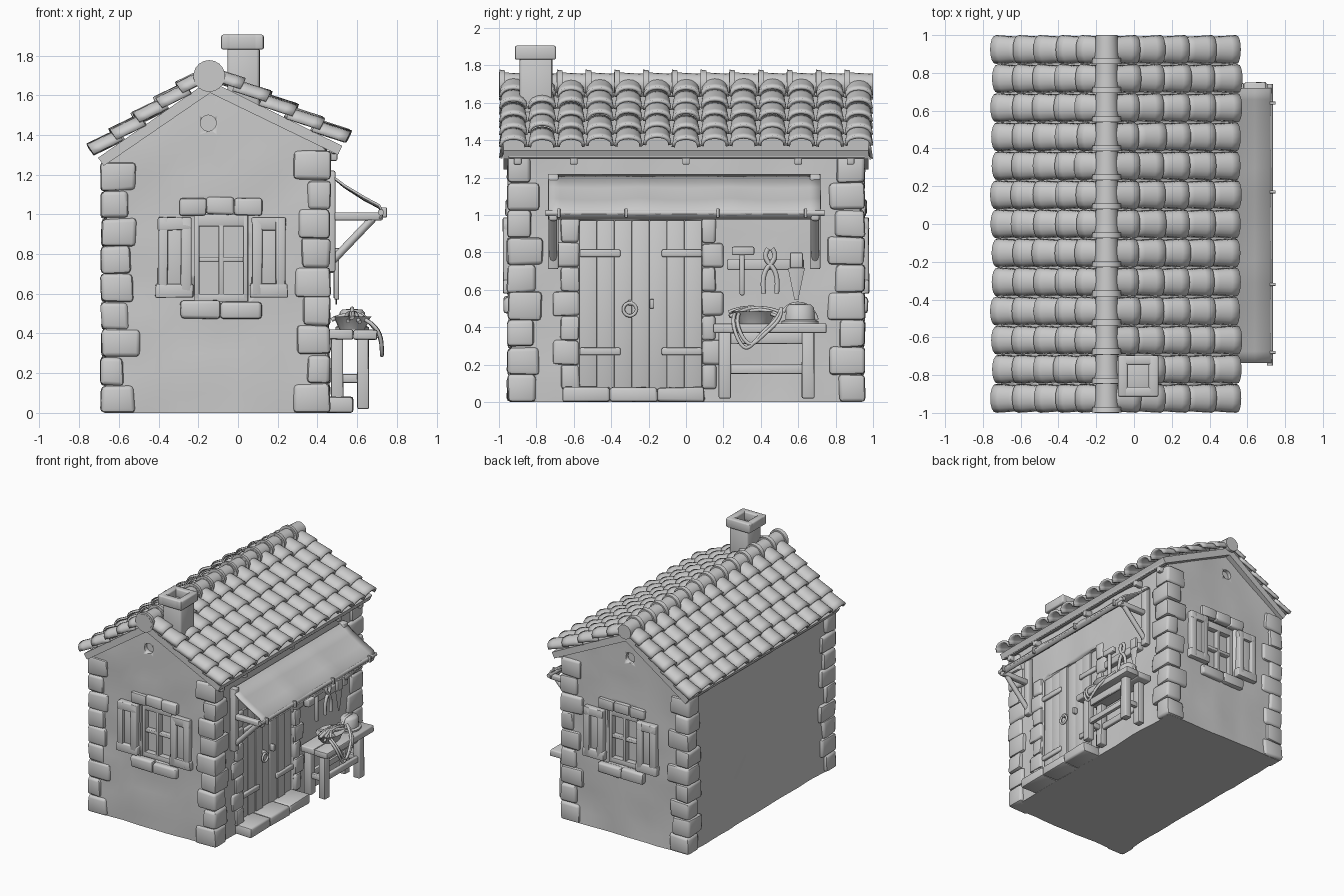
import bpy, bmesh, math, random
from mathutils import Vector, Matrix, noise

random.seed(4)
if "Cube" in bpy.data.objects:
    bpy.data.objects.remove(bpy.data.objects["Cube"])

mat = bpy.data.materials.new("stone_grey")
mat.use_nodes = True
GREY = (0.6, 0.6, 0.6, 1)
mat.diffuse_color = GREY
mat.node_tree.nodes["Principled BSDF"].inputs["Base Color"].default_value = GREY


def finish(name, bm, angle=45):
    bmesh.ops.recalc_face_normals(bm, faces=bm.faces)
    me = bpy.data.meshes.new(name)
    bm.to_mesh(me)
    bm.free()
    me.materials.append(mat)
    me.shade_smooth()
    me.set_sharp_from_angle(angle=math.radians(angle))
    ob = bpy.data.objects.new(name, me)
    bpy.context.collection.objects.link(ob)
    return ob


def boxes(name, items, bevel=0.012, wobble=0.0):
    """Bevelled boxes, each given as x0, x1, y0, y1, z0, z1, in one object."""
    bm = bmesh.new()
    for x0, x1, y0, y1, z0, z1 in items:
        verts = bmesh.ops.create_cube(bm, size=1)["verts"]
        for v in verts:
            v.co = Vector(((x0 + x1) / 2 + v.co.x * abs(x1 - x0),
                           (y0 + y1) / 2 + v.co.y * abs(y1 - y0),
                           (z0 + z1) / 2 + v.co.z * abs(z1 - z0)))
            v.co += Vector([random.uniform(-wobble, wobble) for _ in range(3)])
            v.co.z = max(v.co.z, 0)
    if bevel:
        bmesh.ops.bevel(bm, geom=bm.edges[:], offset=bevel, segments=2,
                        profile=0.5, affect='EDGES', clamp_overlap=True)
    return finish(name, bm)


def tube(name, pts, r, cyclic=False, smooth=True):
    cu = bpy.data.curves.new(name, 'CURVE')
    cu.dimensions = '3D'
    cu.bevel_depth, cu.bevel_resolution, cu.use_fill_caps = r, 2, True
    sp = cu.splines.new('NURBS' if smooth else 'POLY')
    sp.points.add(len(pts) - 1)
    for p, co in zip(sp.points, pts):
        p.co = (*co, 1)
    sp.use_cyclic_u, sp.use_endpoint_u, sp.resolution_u = cyclic, True, 5
    cu.materials.append(mat)
    ob = bpy.data.objects.new(name, cu)
    bpy.context.collection.objects.link(ob)
    return ob


def lathe(name, profile, centre, sx=1, sy=1):
    bm = bmesh.new()
    vs = [bm.verts.new((r, 0, z)) for r, z in profile]
    es = [bm.edges.new(p) for p in zip(vs, vs[1:])]
    bmesh.ops.spin(bm, geom=vs + es, cent=(0, 0, 0), axis=(0, 0, 1),
                   angle=math.tau, steps=18)
    bmesh.ops.remove_doubles(bm, verts=bm.verts, dist=0.0005)
    bmesh.ops.transform(bm, verts=bm.verts,
                        matrix=Matrix.Translation(centre) @ Matrix.Diagonal((sx, sy, 1, 1)))
    return finish(name, bm)


# Plastered walls: gable profile, sliced and made slightly uneven
bm = bmesh.new()
outline = [(-0.665, 0), (0.44, 0), (0.44, 1.33), (-0.145, 1.62), (-0.665, 1.27)]
face = bm.faces.new([bm.verts.new((x, -0.935, z)) for x, z in outline])
ext = bmesh.ops.extrude_face_region(bm, geom=[face])["geom"]
bmesh.ops.translate(bm, vec=(0, 1.87, 0), verts=[g for g in ext if isinstance(g, bmesh.types.BMVert)])
for axis, start, count in ((0, -0.6, 11), (1, -0.9, 19), (2, 0.1, 15)):
    for k in range(count):
        co, no = Vector(), Vector()
        co[axis], no[axis] = start + 0.1 * k, 1
        bmesh.ops.bisect_plane(bm, geom=bm.verts[:] + bm.edges[:] + bm.faces[:],
                               plane_co=co, plane_no=no)
for v in bm.verts:
    n = noise.noise_vector(v.co * 4.5) * 0.014
    v.co += Vector((n.x, n.y, 0))
walls = finish("walls", bm, 40)

# Recesses for windows, gable vents and the door
cutters = [boxes("door_cutter", [(0.38, 0.6, -0.57, 0.085, 0.06, 0.97)], 0)]
for s in (-1, 1):
    cutters.append(boxes("window_cutter", [(-0.22, 0.05, s * 0.87, s * 1.1, 0.56, 1.01)], 0))
    bm = bmesh.new()
    bmesh.ops.create_cone(bm, cap_ends=True, segments=20, radius1=0.04, radius2=0.04, depth=0.2,
                          matrix=Matrix.Translation((-0.15, s, 1.46)) @ Matrix.Rotation(math.pi / 2, 4, 'X'))
    cutters.append(finish("vent_cutter", bm))
for c in cutters:
    c.hide_render = True
    m = walls.modifiers.new("recess", 'BOOLEAN')
    m.operation, m.object, m.solver = 'DIFFERENCE', c, 'EXACT'
bpy.context.view_layer.update()
cut_mesh = bpy.data.meshes.new_from_object(
    walls.evaluated_get(bpy.context.evaluated_depsgraph_get()))
walls.modifiers.clear()
walls.data = cut_mesh
for c in cutters:
    bpy.data.objects.remove(c)

# Corner stones, alternating long and short
for cx, sx, top in ((-0.69, 1, 1.26), (0.465, -1, 1.32)):
    for sy in (-1, 1):
        stones = []
        for k in range(9):
            lx, ly = ((0.18, 0.14), (0.13, 0.18))[k % 2]
            lx, ly = lx + random.uniform(-0.02, 0.02), ly + random.uniform(-0.02, 0.02)
            h = top / 9
            stones.append((cx, cx + sx * lx, sy * 0.955, sy * (0.955 - ly), k * h, (k + 1) * h))
        boxes("corner_stones", stones, 0.02, 0.006)

# Windows with frames, shutters, lintel and sill on both gable ends
for s in (-1, 1):
    f0, f1 = s * 0.86, s * 0.915
    boxes("window_frame", [
        (-0.22, -0.195, f0, f1, 0.57, 1), (0.025, 0.05, f0, f1, 0.57, 1),
        (-0.22, 0.05, f0, f1, 0.94, 1), (-0.22, 0.05, f0, f1, 0.56, 0.6),
        (-0.098, -0.072, f0, f1, 0.58, 0.96), (-0.22, 0.05, f0, s * 0.91, 0.76, 0.785)], 0.005)
    boxes("window_lintel", [(-0.295, -0.16, s * 0.91, s * 0.965, 0.995, 1.08),
                            (-0.16, -0.02, s * 0.91, s * 0.965, 1, 1.085),
                            (-0.02, 0.12, s * 0.91, s * 0.965, 0.995, 1.08)], 0.014, 0.004)
    boxes("window_sill", [(-0.29, -0.09, s * 0.91, s * 0.975, 0.475, 0.565),
                          (-0.09, 0.12, s * 0.91, s * 0.975, 0.475, 0.56)], 0.016, 0.004)
    for x0, x1 in ((-0.405, -0.235), (0.07, 0.24)):
        a, b, w = s * 0.92, s * 0.978, 0.052
        boxes("shutter", [(x0, x0 + w, a, b, 0.59, 0.985), (x1 - w, x1, a, b, 0.59, 0.985),
                          (x0, x1, a, b, 0.92, 0.985), (x0 - 0.01, x1 + 0.01, a, b, 0.58, 0.65),
                          (x0 + 0.02, x1 - 0.02, a, s * 0.955, 0.6, 0.97)], 0.008, 0.003)

# Roof deck and curved tiles on each slope
RIDGE = Vector((-0.145, 0, 1.675))
COLS, ROWS, ARC = 13, 5, 8
PITCH = 2 / COLS
for side, eave in (("left", Vector((-0.705, 0, 1.285))), ("right", Vector((0.525, 0, 1.345)))):
    down = eave - RIDGE
    length = down.length
    down.normalize()
    up = Vector((-down.z, 0, down.x)) * (1 if down.x > 0 else -1)
    bm = bmesh.new()
    ends = [RIDGE, eave, eave - up * 0.05, RIDGE - up * 0.055]
    f = bm.faces.new([bm.verts.new(p + Vector((0, -0.975, 0))) for p in ends])
    ext = bmesh.ops.extrude_face_region(bm, geom=[f])["geom"]
    bmesh.ops.translate(bm, vec=(0, 1.95, 0), verts=[g for g in ext if isinstance(g, bmesh.types.BMVert)])
    finish("roof_deck_" + side, bm)

    bm = bmesh.new()
    step = length / ROWS
    for c in range(COLS):
        for r in range(ROWS):
            yc = -1 + PITCH * (c + 0.5)
            tilt, slip = random.uniform(-0.005, 0.005), random.uniform(-0.008, 0.008)
            grid = []
            for t in (0, 0.35, 0.75, 1):
                u = (r - 0.15 + t * 1.18) * step + slip
                half = PITCH * (0.43 + 0.07 * t)
                lift = 0.002 + 0.026 * t + tilt
                row = []
                for k in range(ARC + 1):
                    a = math.pi * k / ARC
                    p = RIDGE + down * u + up * (lift + 0.06 * math.sin(a) ** 0.8)
                    p.y = yc - half * math.cos(a)
                    row.append(bm.verts.new(p))
                grid.append(row)
            for ra, rb in zip(grid, grid[1:]):
                for k in range(ARC):
                    bm.faces.new((ra[k], ra[k + 1], rb[k + 1], rb[k]))
    tiles = finish("roof_tiles_" + side, bm, 50)
    sol = tiles.modifiers.new("thickness", 'SOLIDIFY')
    sol.thickness, sol.offset = 0.018, -1

# Ridge caps, tapered with a raised collar
bm = bmesh.new()
for c in range(COLS):
    y = -1 + PITCH * (c + 0.5)
    for dy, r1, r2, d in ((0, 0.066, 0.058, PITCH), (-0.06, 0.08, 0.076, 0.03)):
        bmesh.ops.create_cone(bm, cap_ends=True, segments=18, radius1=r1, radius2=r2, depth=d,
                              matrix=Matrix.Translation((-0.145, y + dy, 1.697)) @ Matrix.Rotation(-math.pi / 2, 4, 'X'))
finish("ridge_caps", bm)

# Eave boards and rafter ends
boxes("eave_board", [(0.47, 0.51, -0.95, 0.96, 1.305, 1.34)], 0.006)
boxes("rafter_ends", [(0.42, 0.5, y - 0.02, y + 0.02, 1.27, 1.32) for y in (-0.9, -0.6, 0, 0.6, 0.88)], 0.006)

# Chimney with a hollow cap
boxes("chimney_shaft", [(-0.055, 0.11, -0.89, -0.715, 1.5, 1.84)], 0.014, 0.003)
cx0, cx1, cy0, cy1, cw, cz = -0.085, 0.13, -0.915, -0.695, 0.052, (1.83, 1.905)
boxes("chimney_cap", [(cx0, cx0 + cw, cy0, cy1, *cz), (cx1 - cw, cx1, cy0, cy1, *cz),
                      (cx0, cx1, cy0, cy0 + cw, *cz), (cx0, cx1, cy1 - cw, cy1, *cz)], 0.01)

# Plank door, hinges, handles, jamb stones and doorstep
pw = 0.655 / 7
boxes("door_planks", [(0.37, 0.42 + 0.006 * (k % 3), -0.57 + k * pw, -0.57 + (k + 1) * pw, 0.06, 0.97)
                      for k in range(7)], 0.006)
boxes("door_hinges", [(0.42, 0.446, a, b, z, z + 0.04) for z in (0.25, 0.775)
                      for a, b in ((-0.57, -0.35), (-0.13, 0.085))], 0.008)
tube("door_ring", [(0.455, -0.3 + 0.036 * math.cos(a), 0.495 + 0.036 * math.sin(a))
                   for a in [k * math.tau / 12 for k in range(12)]], 0.009, True)
boxes("door_latch", [(0.42, 0.46, -0.195, -0.17, 0.5, 0.55), (0.42, 0.46, -0.31, -0.285, 0.515, 0.545)], 0.006)
jambs = []
for k in range(7):
    w = 0.1 + 0.04 * (k % 2)
    z0, z1 = 0.07 + k * 0.13, 0.2 + k * 0.13
    jambs += [(0.4, 0.458, -0.57, -0.57 - w, z0, z1), (0.4, 0.458, 0.085, 0.06 + w, z0, z1)]
boxes("door_jamb_stones", jambs, 0.016, 0.005)
boxes("doorstep", [(0.4, 0.58, y, y + 0.253, 0, 0.08) for y in (-0.66, -0.407, -0.154)], 0.014, 0.004)

# Awning cloth with a rolled front edge
bm = bmesh.new()
profile = [(0.455, 1.215), (0.54, 1.15), (0.64, 1.09), (0.715, 1.05), (0.735, 1.01), (0.72, 0.975)]
strips = []
for k in range(25):
    y = -0.735 + 1.455 * k / 24
    sag = 0.012 * abs(math.sin(k / 24 * math.pi * 3))
    strips.append([bm.verts.new((x, y, z - sag * math.sin(math.pi * i / 5)))
                   for i, (x, z) in enumerate(profile)])
for a, b in zip(strips, strips[1:]):
    for i in range(5):
        bm.faces.new((a[i], a[i + 1], b[i + 1], b[i]))
awning = finish("awning_cloth", bm, 50)
awning.modifiers.new("thickness", 'SOLIDIFY').thickness = 0.012

# Awning supports
tube("awning_bar", [(0.72, -0.75, 1.01), (0.72, 0.74, 1.01)], 0.016, smooth=False)
boxes("awning_pegs", [(0.715, 0.75, y - 0.008, y + 0.008, 0.985, 1.035) for y in (-0.68, -0.32, 0.17, 0.64)], 0.004)
for y in (-0.71, 0.69):
    boxes("awning_bracket", [(0.44, 0.49, y - 0.028, y + 0.028, 0.71, 1.22),
                             (0.44, 0.73, y - 0.022, y + 0.022, 0.97, 1.01)], 0.008)
    tube("awning_brace", [(0.47, y, 0.76), (0.68, y, 0.98)], 0.02, smooth=False)

# Work bench
legs = [(x, x + 0.06, y, y + 0.065, 0.02, 0.375) for x in (0.47, 0.6) for y in (0.175, 0.62)]
rails = [(0.615, 0.645, 0.2, 0.66, 0.15, 0.2), (0.485, 0.515, 0.2, 0.66, 0.15, 0.2)]
rails += [(0.48, 0.65, y, y + 0.035, 0.15, 0.195) for y in (0.19, 0.635)]
rails += [(0.615, 0.64, 0.2, 0.66, 0.31, 0.37)]
boxes("bench_frame", legs + rails, 0.008, 0.002)
boxes("bench_top", [(0.455, 0.58, 0.15, 0.745, 0.37, 0.42), (0.58, 0.7, 0.145, 0.75, 0.37, 0.42)], 0.009, 0.003)

# Basket with twigs, rope, and a lidded pot on the bench
lathe("basket", [(0, 0), (0.08, 0), (0.115, 0.06), (0.122, 0.065), (0.105, 0.06), (0, 0.05)], (0.575, 0.365, 0.42), 0.8, 1.05)
for k in range(12):
    a, h = random.uniform(0, math.pi), random.uniform(0.475, 0.505)
    dx, dy = 0.085 * math.cos(a), 0.12 * math.sin(a)
    ox, oy = random.uniform(-0.02, 0.02), random.uniform(-0.03, 0.03)
    tube("basket_twig", [(0.575 + ox - dx, 0.365 + oy - dy, h - 0.02), (0.575 + ox, 0.365 + oy, h + 0.03),
                         (0.575 + ox + dx, 0.365 + oy + dy, h - 0.02)], 0.01)
for d in (0, 0.022):
    tube("hanging_rope", [(0.64, 0.26 + d, 0.47), (0.72, 0.24 + d, 0.43), (0.725, 0.29 + d, 0.29 + d),
                          (0.725, 0.34 + d, 0.28 + d), (0.725, 0.41 + d, 0.38), (0.68, 0.49 + d, 0.44), (0.62, 0.51, 0.5)], 0.01)
lathe("pot", [(0, 0), (0.1, 0), (0.1, 0.012), (0.08, 0.02), (0.075, 0.085), (0.06, 0.1), (0, 0.105)], (0.575, 0.61, 0.42), 0.85, 1)
tube("pot_handle", [(0.575, 0.52, 0.48), (0.575, 0.55, 0.545), (0.575, 0.67, 0.55), (0.575, 0.7, 0.44)], 0.01)

# Wall rack with hammer, pliers and saw
boxes("tool_rack", [(0.43, 0.485, 0.22, 0.63, 0.705, 0.765)], 0.008)
boxes("hammer", [(0.485, 0.51, 0.287, 0.313, 0.57, 0.81), (0.48, 0.52, 0.245, 0.365, 0.785, 0.83)], 0.008)
for s in (-1, 1):
    tube("pliers", [(0.495, 0.45 + s * 0.01, 0.82), (0.495, 0.45 + s * 0.04, 0.78), (0.495, 0.45 - s * 0.005, 0.73),
                    (0.495, 0.45 - s * 0.045, 0.68), (0.495, 0.45 - s * 0.035, 0.58)], 0.013)
bm = bmesh.new()
bmesh.ops.create_cone(bm, cap_ends=True, segments=4, radius1=0.01, radius2=0.045, depth=0.17,
                      matrix=Matrix.Translation((0.495, 0.59, 0.63)) @ Matrix.Diagonal((0.3, 1, 1, 1)))
finish("saw_blade", bm)
boxes("saw_grip", [(0.485, 0.51, 0.555, 0.625, 0.715, 0.8)], 0.01)
